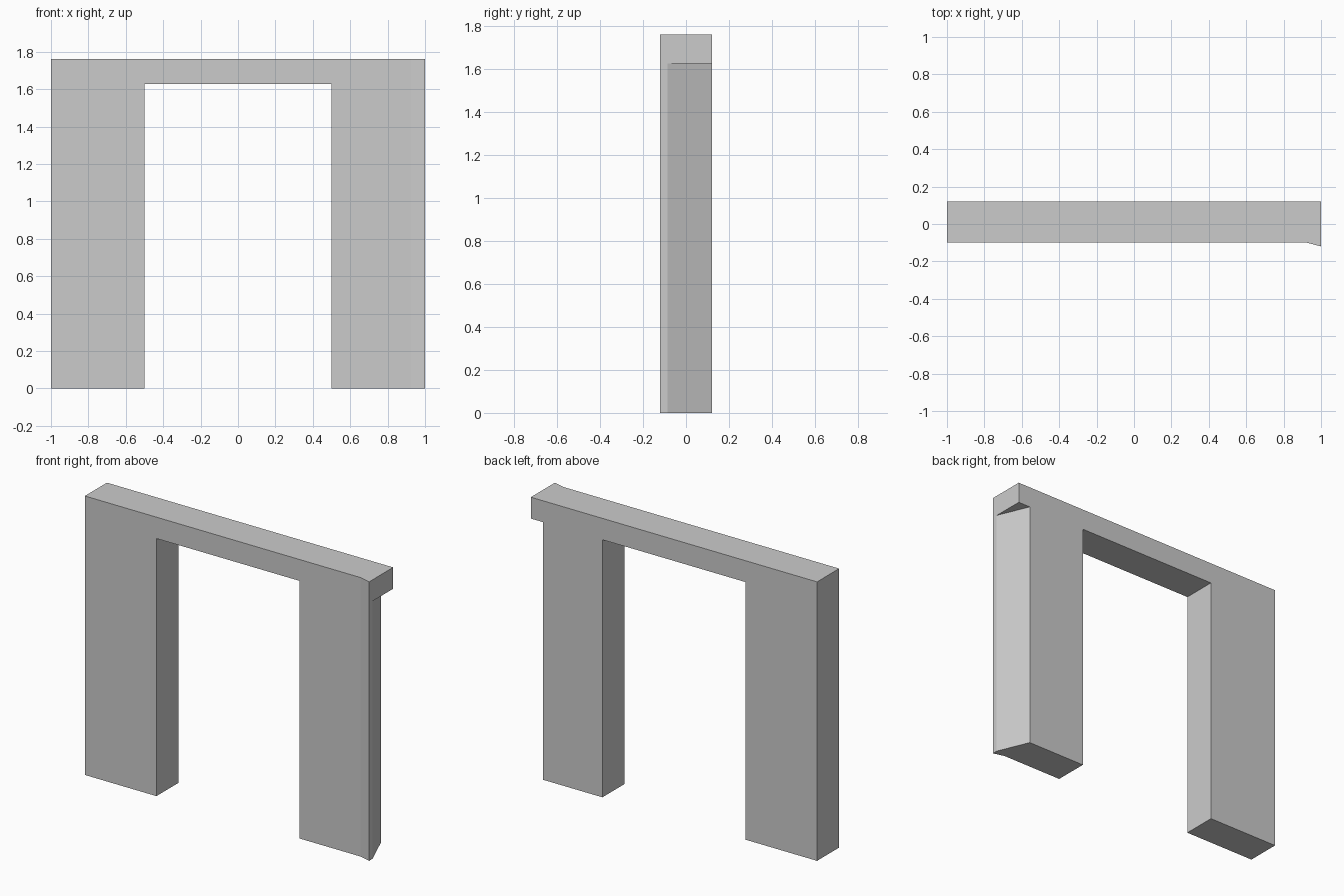
import bpy, bmesh

if "Cube" in bpy.data.objects:
    bpy.data.objects.remove(bpy.data.objects["Cube"])

HEIGHT = 1.762
LINTEL_Z = 1.627


def prism(name, outline, z0, z1):
    """Extrude a plan outline (x, y) from z0 up to z1."""
    bm = bmesh.new()
    face = bm.faces.new([bm.verts.new((x, y, z0)) for x, y in outline])
    top = bmesh.ops.extrude_face_region(bm, geom=[face])["geom"]
    for v in top:
        if isinstance(v, bmesh.types.BMVert):
            v.co.z = z1
    bmesh.ops.recalc_face_normals(bm, faces=bm.faces)
    mesh = bpy.data.meshes.new(name)
    bm.to_mesh(mesh)
    bm.free()
    obj = bpy.data.objects.new(name, mesh)
    bpy.context.collection.objects.link(obj)
    return obj


# Wall slab, with a small flare at the front right corner
wall = prism("doorway_wall",
             [(-1, -0.10), (0.925, -0.10), (1, -0.12), (1, 0.12), (-1, 0.12)],
             0, HEIGHT)

# Door opening between the two piers
opening = prism("opening_cutter",
                [(-0.5, -0.3), (0.5, -0.3), (0.5, 0.3), (-0.5, 0.3)],
                -0.2, LINTEL_Z)

# Slanted end of the right pier, leaving the lintel overhanging at the back;
# the slant line from (1, -0.085) to (0.914, 0.12) is extended past the slab
dx, dy = 0.914 - 1, 0.12 + 0.085
end_cut = prism("pier_end_cutter",
                [(1 - 0.3 * dx, -0.085 - 0.3 * dy),
                 (1.3, -0.085 - 0.3 * dy),
                 (1.3, -0.085 + 1.5 * dy),
                 (1 + 1.5 * dx, -0.085 + 1.5 * dy)],
                -0.2, LINTEL_Z)

# Cut both shapes out of the wall, then remove the cutters
for cutter in (opening, end_cut):
    cutter.hide_render = True
    mod = wall.modifiers.new(cutter.name, "BOOLEAN")
    mod.operation = "DIFFERENCE"
    mod.solver = "EXACT"
    mod.object = cutter

bpy.context.view_layer.objects.active = wall
wall.select_set(True)
for mod in list(wall.modifiers):
    bpy.ops.object.modifier_apply(modifier=mod.name)
for cutter in (opening, end_cut):
    bpy.data.objects.remove(cutter)
